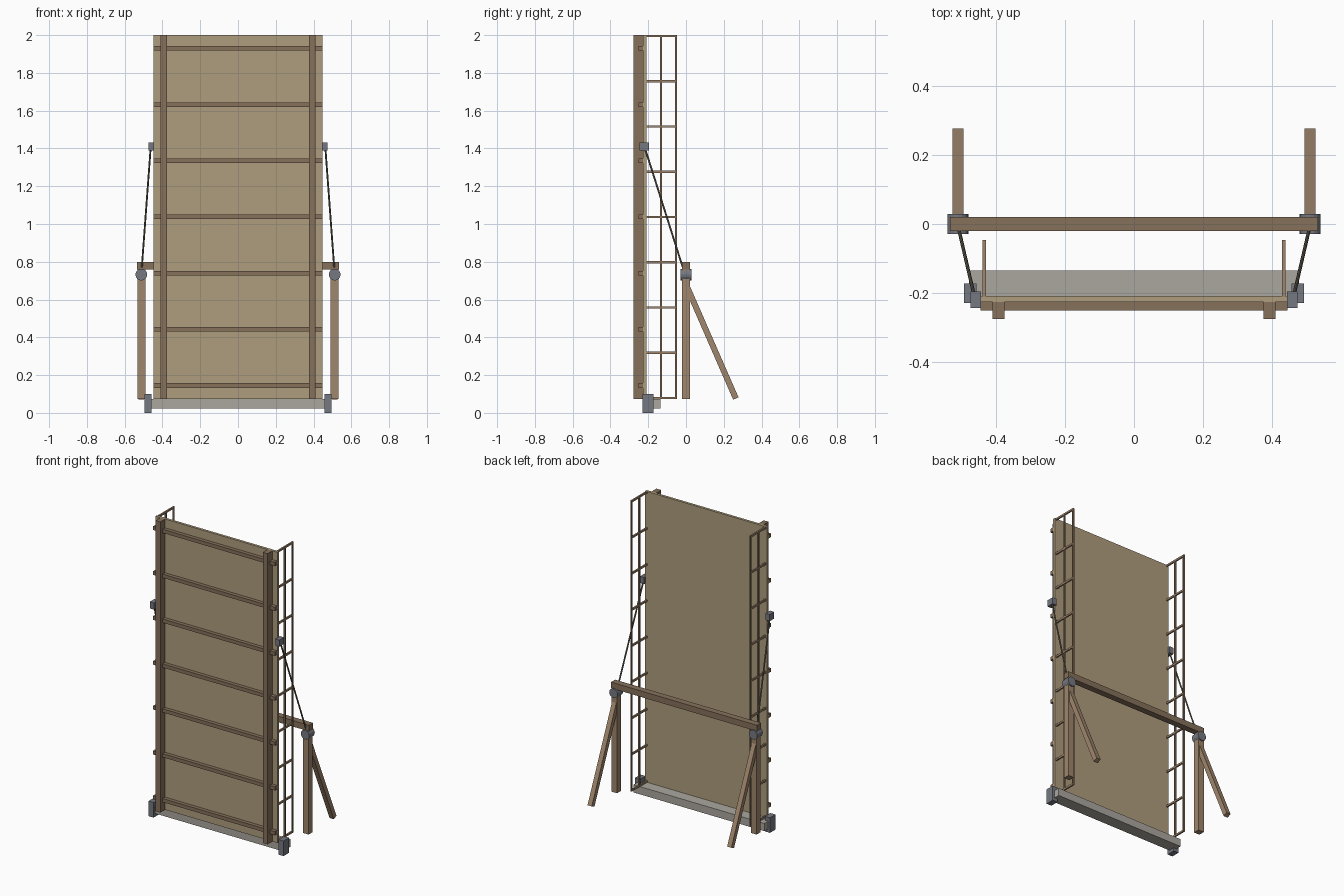
import bpy
from mathutils import Vector

if "Cube" in bpy.data.objects:
    bpy.data.objects.remove(bpy.data.objects["Cube"])


def mat(name, r, g, b):
    m = bpy.data.materials.new(name)
    m.diffuse_color = (r, g, b, 1)
    m.use_nodes = True
    m.node_tree.nodes["Principled BSDF"].inputs["Base Color"].default_value = m.diffuse_color
    return m


PLY = mat("plywood", 0.43, 0.34, 0.21)
DARK = mat("dark_timber", 0.24, 0.165, 0.105)
WOOD = mat("light_timber", 0.35, 0.24, 0.15)
STEEL = mat("steel", 0.18, 0.19, 0.22)
PALE = mat("pale_metal", 0.41, 0.39, 0.35)
ROPE = mat("stay_metal", 0.16, 0.14, 0.11)


def finish(name, m):
    ob = bpy.context.object
    ob.name = name
    ob.data.materials.append(m)
    return ob


def box(name, x, y, z, m):
    """Box from (min, max) ranges."""
    bpy.ops.mesh.primitive_cube_add(size=1, location=[(a + b) / 2 for a, b in (x, y, z)])
    ob = finish(name, m)
    ob.scale = [abs(b - a) for a, b in (x, y, z)]
    return ob


def strut(name, a, b, w, d, m):
    """Rectangular bar running between two points."""
    a, b = Vector(a), Vector(b)
    bpy.ops.mesh.primitive_cube_add(size=1, location=(a + b) / 2)
    ob = finish(name, m)
    ob.scale = (w, d, (b - a).length)
    ob.rotation_euler = (b - a).to_track_quat('Z', 'Y').to_euler()
    return ob


def rod(name, a, b, r, sides, m):
    a, b = Vector(a), Vector(b)
    bpy.ops.mesh.primitive_cylinder_add(vertices=sides, radius=r, depth=(b - a).length,
                                        location=(a + b) / 2)
    ob = finish(name, m)
    ob.rotation_euler = (b - a).to_track_quat('Z', 'Y').to_euler()
    return ob


# Upright deck panel and its cross battens
box("deck_panel", (-0.447, 0.447), (-0.227, -0.21), (0.073, 2.0), PLY)
for i in range(7):
    z = 0.145 + i * 0.2975
    box(f"batten_{i}", (-0.447, 0.447), (-0.252, -0.226), (z - 0.012, z + 0.012), DARK)

# Hinge beam along the foot of the deck and the trestle crossbeam
box("hinge_beam", (-0.48, 0.48), (-0.215, -0.135), (0.022, 0.073), PALE)
box("trestle_crossbeam", (-0.535, 0.535), (-0.021, 0.021), (0.758, 0.798), DARK)

for side, s in (("left", -1), ("right", 1)):
    # Long stringer under the deck
    box(f"{side}_stringer", (s * 0.376, s * 0.411), (-0.277, -0.226), (0.073, 2.0), DARK)

    # Guard rail: two long rails and evenly spaced posts
    rx = (s * 0.431, s * 0.441)
    for name, y in (("mid", -0.133), ("top", -0.052)):
        box(f"{side}_{name}_rail", rx, (y - 0.005, y + 0.005), (0.073, 2.0), DARK)
    for i in range(9):
        z = 0.079 + i * 0.2395
        box(f"{side}_rail_post_{i}", rx, (-0.212, -0.047), (z - 0.006, z + 0.006), WOOD)

    # Hinge block at the foot and stay bracket on the deck edge
    box(f"{side}_hinge_block", (s * 0.458, s * 0.495), (-0.23, -0.173), (0.0, 0.1), STEEL)
    box(f"{side}_stay_bracket", (s * 0.445, s * 0.475), (-0.245, -0.197), (1.388, 1.432), STEEL)

    # Trestle leg, raking brace and joint drum
    box(f"{side}_trestle_leg", (s * 0.491, s * 0.533), (-0.021, 0.021), (0.073, 0.758), WOOD)
    strut(f"{side}_raking_brace", (s * 0.512, 0.0, 0.68), (s * 0.512, 0.264, 0.076),
          0.031, 0.031, WOOD)
    rod(f"{side}_joint_drum", (s * 0.512, -0.029, 0.732), (s * 0.512, 0.029, 0.732),
        0.031, 16, STEEL)

    # Diagonal stay
    rod(f"{side}_stay", (s * 0.462, -0.22, 1.41), (s * 0.512, -0.005, 0.732), 0.005, 8, ROPE)
